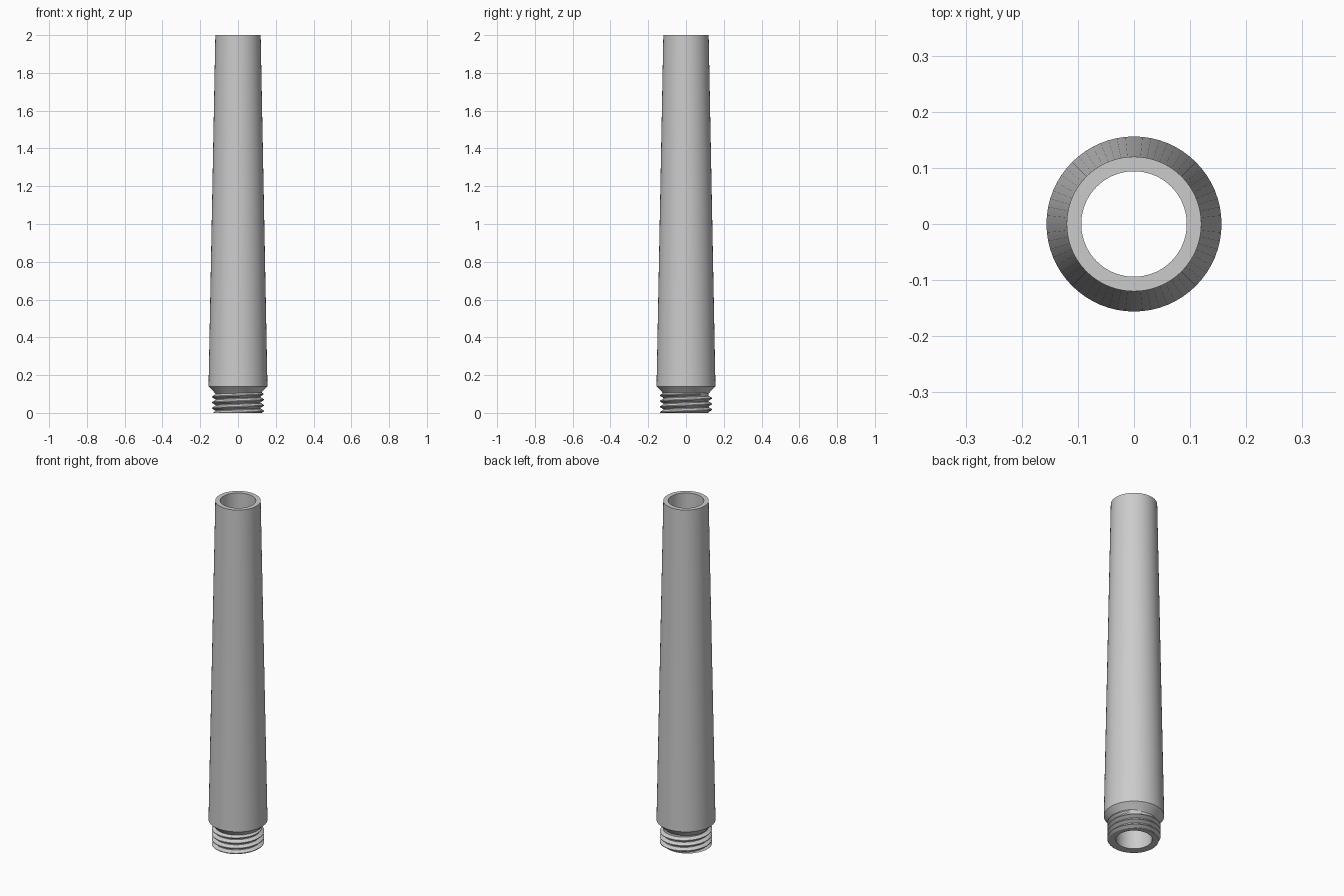
import bpy
import bmesh
from math import cos, sin, tau, radians

cube = bpy.data.objects.get("Cube")
if cube:
    bpy.data.objects.remove(cube)

SEGMENTS = 64
BORE = 0.094
ROOT = 0.12
CREST = 0.138
PITCH = 0.03

grey = bpy.data.materials.new("plain grey")
grey.use_nodes = True
colour = (0.6, 0.6, 0.6, 1)
grey.diffuse_color = colour
grey.node_tree.nodes["Principled BSDF"].inputs["Base Color"].default_value = colour


def skin(bm, rings, closed):
    """Join successive closed rings of vertices with quads."""
    pairs = list(zip(rings, rings[1:]))
    if closed:
        pairs.append((rings[-1], rings[0]))
    for a, b in pairs:
        for i in range(len(a)):
            j = (i + 1) % len(a)
            bm.faces.new((a[i], b[i], b[j], a[j]))


def finish(bm, name):
    bmesh.ops.recalc_face_normals(bm, faces=bm.faces[:])
    mesh = bpy.data.meshes.new(name)
    bm.to_mesh(mesh)
    bm.free()
    mesh.materials.append(grey)
    obj = bpy.data.objects.new(name, mesh)
    bpy.context.collection.objects.link(obj)
    bpy.ops.object.select_all(action='DESELECT')
    obj.select_set(True)
    bpy.context.view_layer.objects.active = obj
    bpy.ops.object.shade_smooth_by_angle(angle=radians(30))
    return obj


# Tapered tube with a straight bore, a chamfered shoulder and a narrow neck
profile = [(BORE, 0), (ROOT, 0), (ROOT, 0.102), (0.13, 0.114),
           (0.156, 0.14), (0.12, 2), (BORE, 2)]
bm = bmesh.new()
rings = []
for s in range(SEGMENTS):
    a = tau * s / SEGMENTS
    rings.append([bm.verts.new((r * cos(a), r * sin(a), z)) for r, z in profile])
skin(bm, rings, closed=True)
finish(bm, "tapered_tube")

# Helical V-shaped thread around the neck, fading out at its upper end
bm = bmesh.new()
rings = []
turns = 4.2
steps = int(turns * SEGMENTS)
for s in range(steps + 1):
    a = tau * s / SEGMENTS
    z = -0.02 + PITCH * s / SEGMENTS
    fade = min(1, (steps - s) / (SEGMENTS / 4) + 0.05)
    tip = ROOT + (CREST - ROOT) * fade
    section = [(ROOT - 0.002, -0.014), (tip, -0.002),
               (tip, 0.002), (ROOT - 0.002, 0.014)]
    rings.append([bm.verts.new((r * cos(a), r * sin(a), z + dz)) for r, dz in section])
skin(bm, rings, closed=False)
bm.faces.new(rings[0])
bm.faces.new(rings[-1])

# Trim the thread flush with the bottom and cap the cut
cut = bmesh.ops.bisect_plane(bm, geom=bm.verts[:] + bm.edges[:] + bm.faces[:],
                             plane_co=(0, 0, 0), plane_no=(0, 0, 1),
                             clear_inner=True)
rim = [e for e in cut["geom_cut"] if isinstance(e, bmesh.types.BMEdge)]
bmesh.ops.triangle_fill(bm, edges=rim, use_beauty=True)
finish(bm, "screw_thread")
